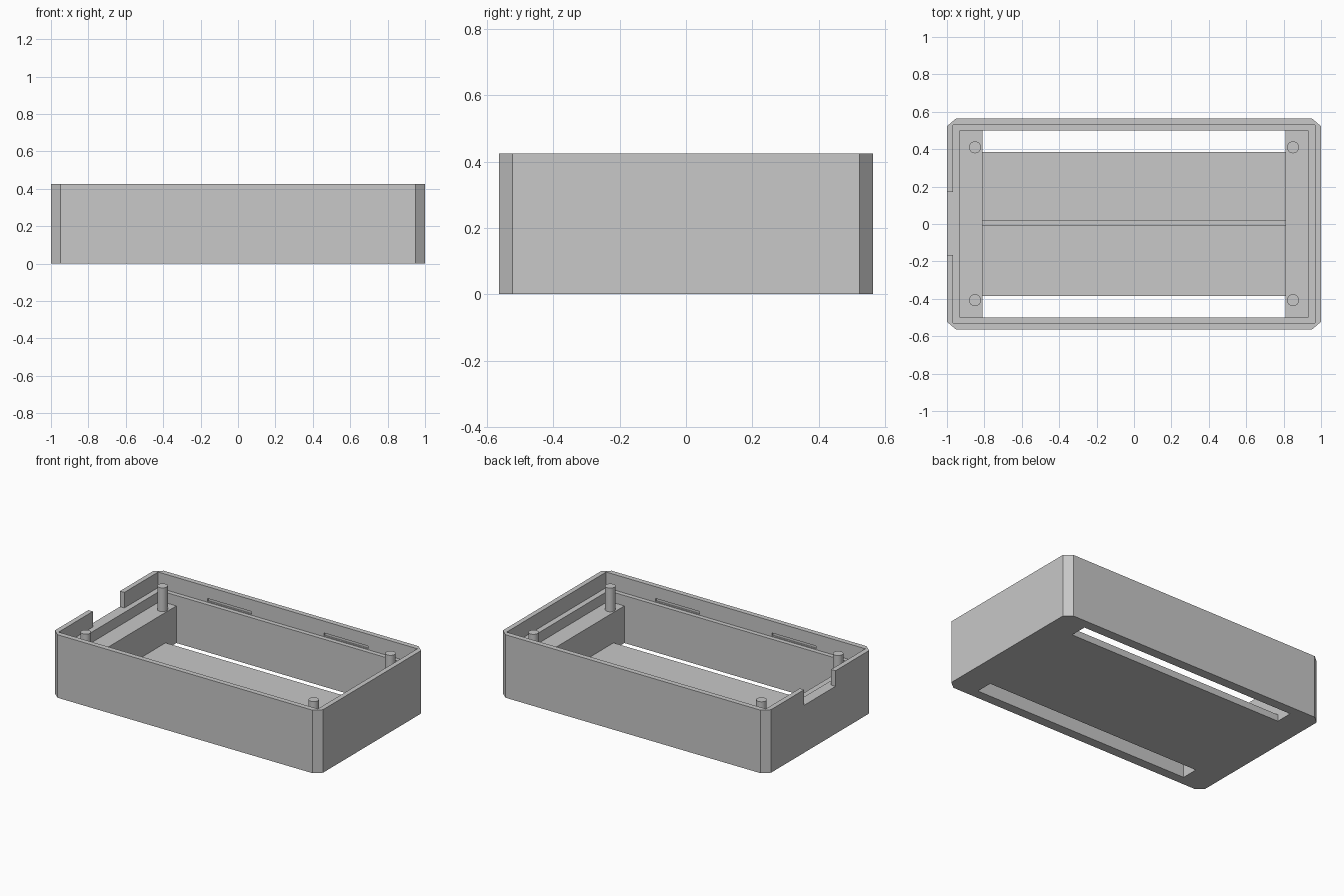
import bpy
import bmesh

if "Cube" in bpy.data.objects:
    bpy.data.objects.remove(bpy.data.objects["Cube"], do_unlink=True)

# Single plastic colour
grey = bpy.data.materials.new("grey_plastic")
grey.use_nodes = True
grey.diffuse_color = (0.58, 0.58, 0.58, 1)
grey.node_tree.nodes["Principled BSDF"].inputs["Base Color"].default_value = (0.58, 0.58, 0.58, 1)

# Main dimensions
HALF_X, HALF_Y, HEIGHT = 1.0, 0.565, 0.425
LIP_X, LIP_Y, LEDGE_Z = 0.967, 0.53, 0.32
INNER_X, INNER_Y, SHELF_Z = 0.93, 0.5, 0.25
WELL_X, FLOOR_Z = 0.81, 0.045
ABOVE = 0.6


def prism(name, outline, z0, z1):
    """Extrude a flat outline from z0 to z1."""
    bm = bmesh.new()
    face = bm.faces.new([bm.verts.new((x, y, z0)) for x, y in outline])
    grown = bmesh.ops.extrude_face_region(bm, geom=[face])["geom"]
    verts = [v for v in grown if isinstance(v, bmesh.types.BMVert)]
    bmesh.ops.translate(bm, verts=verts, vec=(0, 0, z1 - z0))
    bmesh.ops.recalc_face_normals(bm, faces=bm.faces)
    mesh = bpy.data.meshes.new(name)
    bm.to_mesh(mesh)
    bm.free()
    mesh.materials.append(grey)
    obj = bpy.data.objects.new(name, mesh)
    bpy.context.collection.objects.link(obj)
    return obj


def box(name, x0, x1, y0, y1, z0, z1):
    return prism(name, [(x0, y0), (x1, y0), (x1, y1), (x0, y1)], z0, z1)


def cut(target, *bounds):
    """Subtract a box from the target and discard the cutter."""
    cutter = box("cutter", *bounds)
    cutter.hide_render = True
    mod = target.modifiers.new("cut", "BOOLEAN")
    mod.operation = "DIFFERENCE"
    mod.solver = "EXACT"
    mod.object = cutter
    bpy.context.view_layer.objects.active = target
    bpy.ops.object.modifier_apply(modifier=mod.name)
    bpy.data.objects.remove(cutter, do_unlink=True)


# Case body with chamfered vertical corners
cx, cy = HALF_X - 0.05, HALF_Y - 0.042
quarter = [(HALF_X, cy), (cx, HALF_Y)]
outline = quarter + [(-x, y) for x, y in reversed(quarter)]
outline += [(-x, -y) for x, y in outline]
case = prism("case_body", outline, 0, HEIGHT)

# Stepped interior: lid recess, shelf level, deep well
cut(case, -LIP_X, LIP_X, -LIP_Y, LIP_Y, LEDGE_Z, ABOVE)
cut(case, -INNER_X, INNER_X, -INNER_Y, INNER_Y, SHELF_Z, ABOVE)
cut(case, -WELL_X, WELL_X, -INNER_Y, INNER_Y, FLOOR_Z, ABOVE)

# Connector notch in one end wall
cut(case, -1.1, -INNER_X - 0.01, -0.165, 0.17, LEDGE_Z, ABOVE)

# Floor slots and snap grooves along both long walls
for side in (-1, 1):
    y0, y1 = sorted((side * 0.385, side * INNER_Y))
    cut(case, -WELL_X, WELL_X, y0, y1, -0.1, 0.1)
    y0, y1 = sorted((side * (LIP_Y - 0.02), side * (LIP_Y + 0.012)))
    for x0, x1 in ((-0.6, -0.27), (0.27, 0.6)):
        cut(case, x0, x1, y0, y1, LEDGE_Z + 0.005, LEDGE_Z + 0.025)

# Low divider along the middle of the floor
box("floor_rib", -WELL_X, WELL_X, -0.012, 0.018, FLOOR_Z - 0.01, 0.11)

# Four locating posts on the shelves
for x, side in ((-0.85, "right"), (0.85, "left")):
    for y, end in ((-0.407, "front"), (0.41, "back")):
        bpy.ops.mesh.primitive_cylinder_add(
            vertices=32, radius=0.032, depth=0.17, location=(x, y, 0.325))
        post = bpy.context.object
        post.name = f"post_{end}_{side}"
        post.data.materials.append(grey)
        bpy.ops.object.shade_smooth_by_angle()
